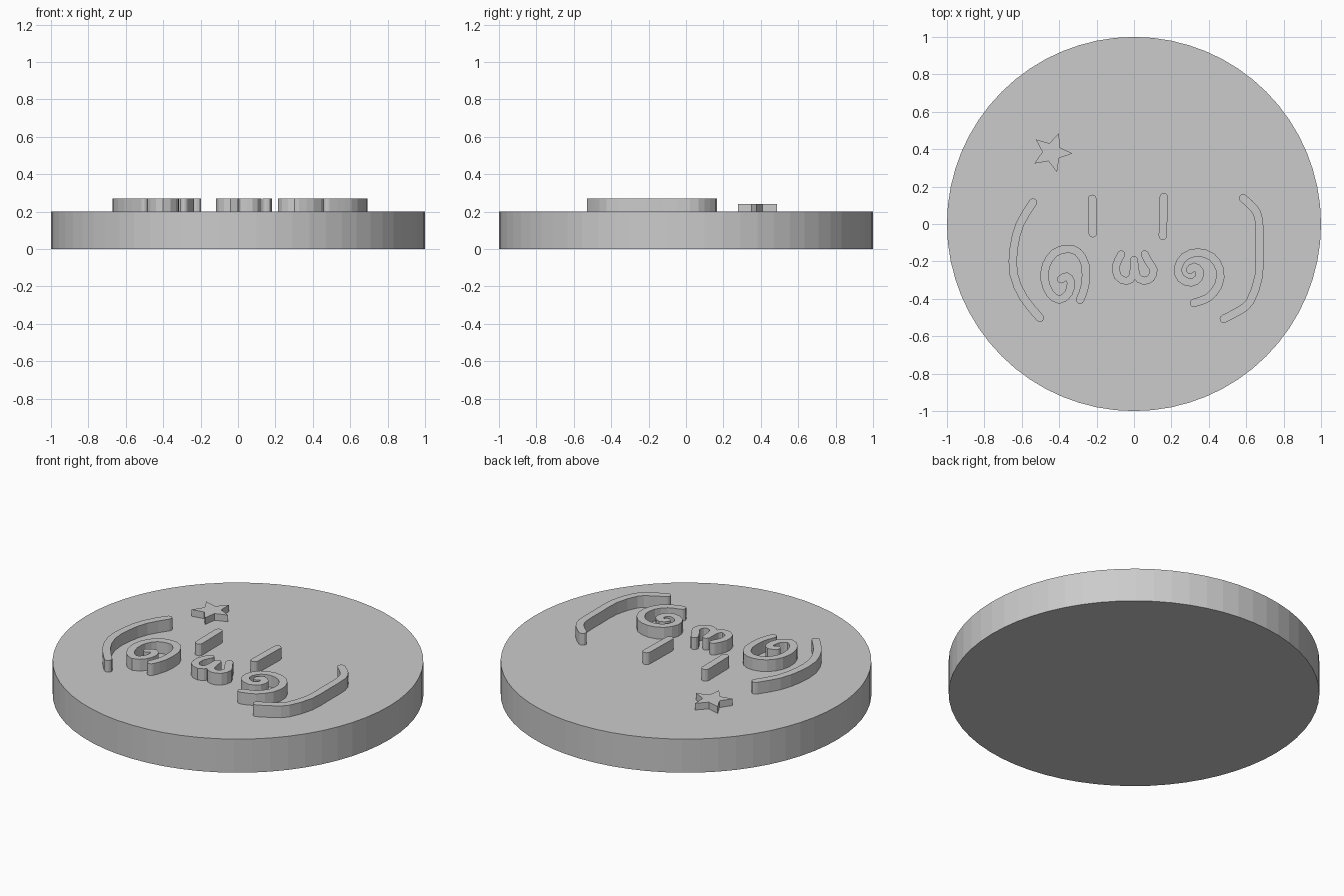
import bpy, bmesh, math
from mathutils import Vector

cube = bpy.data.objects.get("Cube")
if cube:
    bpy.data.objects.remove(cube, do_unlink=True)

grey = bpy.data.materials.new("plain grey")
grey.use_nodes = True
colour = (0.6, 0.6, 0.6, 1)
grey.diffuse_color = colour
grey.node_tree.nodes["Principled BSDF"].inputs["Base Color"].default_value = colour

TOP = 0.2        # upper face of the disc
RAISED = 0.27    # upper face of the raised strokes
SINK = 0.005     # overlap into the disc


def finish(bm, name):
    bmesh.ops.recalc_face_normals(bm, faces=bm.faces)
    mesh = bpy.data.meshes.new(name)
    bm.to_mesh(mesh)
    bm.free()
    mesh.materials.append(grey)
    obj = bpy.data.objects.new(name, mesh)
    bpy.context.collection.objects.link(obj)
    return obj


def raise_faces(bm, height):
    new = bmesh.ops.extrude_face_region(bm, geom=bm.faces[:], use_keep_orig=True)["geom"]
    verts = [g for g in new if isinstance(g, bmesh.types.BMVert)]
    bmesh.ops.translate(bm, verts=verts, vec=(0, 0, height))


def smooth_path(pts, steps):
    """Catmull-Rom resampling through the given points."""
    ext = [2 * pts[0] - pts[1]] + pts + [2 * pts[-1] - pts[-2]]
    out = []
    for a, b, c, d in zip(ext, ext[1:], ext[2:], ext[3:]):
        for i in range(steps):
            t = i / steps
            out.append(0.5 * (2 * b + (c - a) * t + (2 * a - 5 * b + 4 * c - d) * t * t
                              + (3 * b - a - 3 * c + d) * t ** 3))
    return out + [pts[-1]]


def stroke(name, coords, width=0.044, steps=2):
    """Raised ribbon with rounded ends along a centre line."""
    path = smooth_path([Vector(p) for p in coords], steps)
    half = width / 2
    bm = bmesh.new()

    def vert(p):
        return bm.verts.new((p.x, p.y, TOP - SINK))

    sides, tangents = [], []
    for i, p in enumerate(path):
        t = (path[min(i + 1, len(path) - 1)] - path[max(i - 1, 0)]).normalized()
        n = Vector((-t.y, t.x)) * half
        sides.append((vert(p + n), vert(p - n)))
        tangents.append(t)
    for (a, b), (c, d) in zip(sides, sides[1:]):
        bm.faces.new((a, b, d, c))
    # Rounded caps
    for end, sign in ((0, -1), (-1, 1)):
        t, p = tangents[end], path[end]
        n = Vector((-t.y, t.x))
        arc = [vert(p + half * (n * math.cos(k * math.pi / 6) + sign * t * math.sin(k * math.pi / 6)))
               for k in range(1, 6)]
        bm.faces.new([sides[end][0]] + arc + [sides[end][1]])
    bmesh.ops.recalc_face_normals(bm, faces=bm.faces)
    raise_faces(bm, RAISED - TOP + SINK)
    return finish(bm, name)


# Round base
bm = bmesh.new()
bmesh.ops.create_cone(bm, cap_ends=True, segments=64, radius1=1, radius2=1, depth=TOP)
bmesh.ops.translate(bm, verts=bm.verts, vec=(0, 0, TOP / 2))
base = finish(bm, "round_base")
base.data.polygons.foreach_set("use_smooth", [False] * len(base.data.polygons))

# Outer brackets of the face
stroke("right_face_bracket", [(-.54, .115), (-.61, 0), (-.643, -.13), (-.643, -.27),
                              (-.59, -.395), (-.503, -.502)])
stroke("left_face_bracket", [(.583, .138), (.64, .085), (.668, .02), (.67, -.13), (.667, -.28),
                             (.62, -.415), (.56, -.465), (.48, -.507)])

# Eye bars
stroke("right_eye", [(-.223, .135), (-.221, -.05)], steps=1)
stroke("left_eye", [(.159, .143), (.154, -.063)], steps=1)

# Curled cheeks
stroke("right_cheek", [(-.288, -.405), (-.262, -.33), (-.26, -.22), (-.30, -.15), (-.358, -.133),
                       (-.425, -.155), (-.47, -.22), (-.477, -.30), (-.45, -.37), (-.40, -.405),
                       (-.35, -.37), (-.337, -.31), (-.36, -.28), (-.39, -.295)])
stroke("left_cheek", [(.32, -.422), (.395, -.395), (.45, -.33), (.46, -.245), (.415, -.175),
                      (.34, -.152), (.27, -.175), (.235, -.235), (.25, -.29), (.305, -.313),
                      (.345, -.29), (.35, -.25), (.32, -.228), (.30, -.245)])

# Curved mouth: two bowls sharing a middle stem
stroke("mouth_right_bowl", [(-.068, -.162), (-.095, -.22), (-.087, -.28), (-.04, -.305),
                            (-.005, -.275), (0, -.193)], width=0.042)
stroke("mouth_left_bowl", [(.057, -.162), (.08, -.205), (.105, -.245), (.09, -.29), (.05, -.303),
                           (.012, -.275), (0, -.193)], width=0.042)

# Small star
bm = bmesh.new()
verts = []
for k in range(10):
    r = 0.11 if k % 2 == 0 else 0.05
    a = math.radians(69 + 36 * k)
    verts.append(bm.verts.new((-.44 + r * math.cos(a), .383 + r * math.sin(a), TOP - SINK)))
bm.faces.new(verts)
raise_faces(bm, 0.04 + SINK)
finish(bm, "star")
